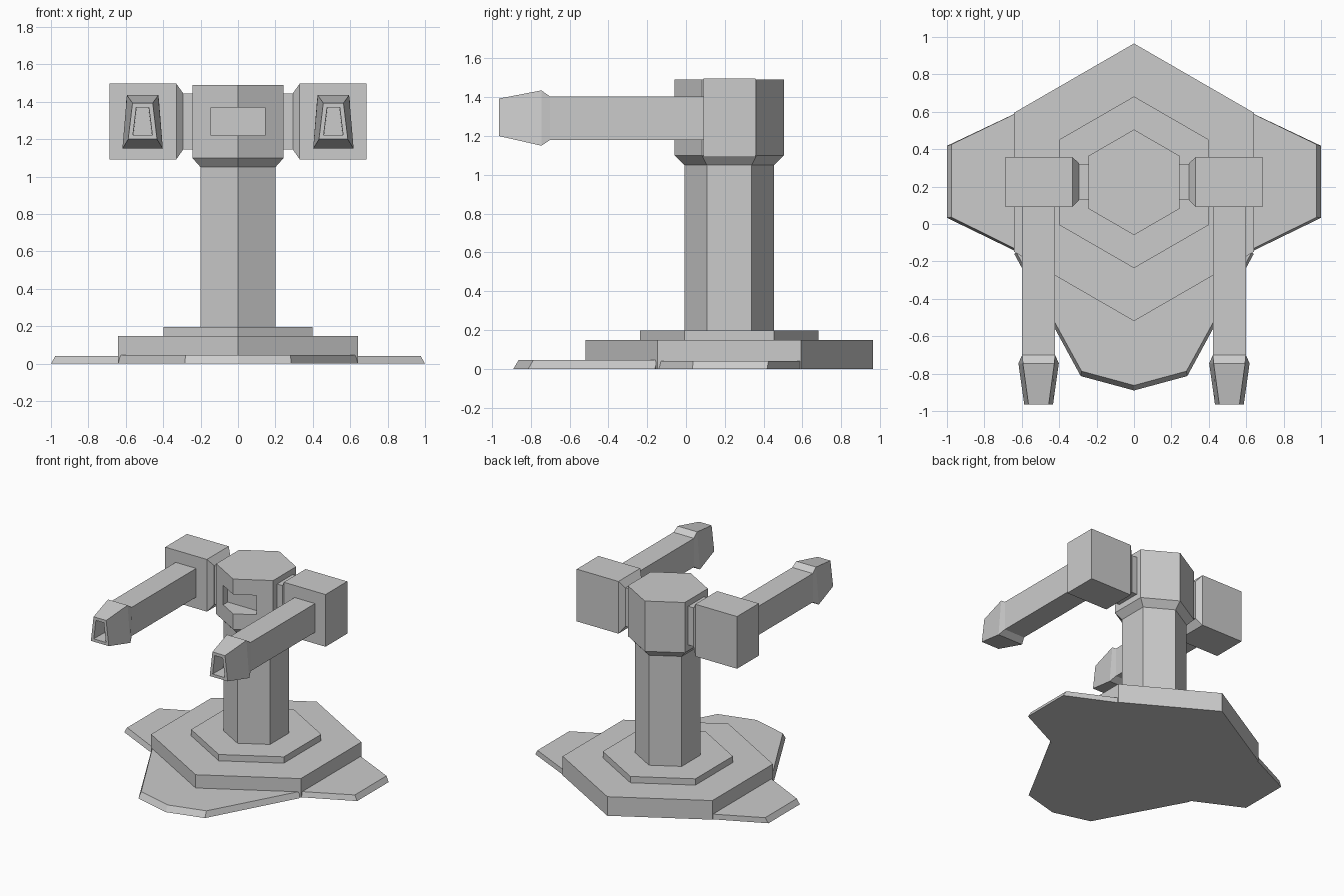
import bpy, bmesh, math

if "Cube" in bpy.data.objects:
    bpy.data.objects.remove(bpy.data.objects["Cube"])

CY = 0.223  # y of the tower axis


def loft(name, rings, mirror=False):
    """Skin matching closed rings of points and cap both ends."""
    bm = bmesh.new()
    loops = [[bm.verts.new(p) for p in r] for r in rings]
    n = len(rings[0])
    for a, b in zip(loops, loops[1:]):
        for i in range(n):
            j = (i + 1) % n
            bm.faces.new((a[i], a[j], b[j], b[i]))
    bm.faces.new(loops[0][::-1])
    bm.faces.new(loops[-1])
    bmesh.ops.recalc_face_normals(bm, faces=bm.faces)
    me = bpy.data.meshes.new(name)
    bm.to_mesh(me)
    bm.free()
    ob = bpy.data.objects.new(name, me)
    bpy.context.collection.objects.link(ob)
    if mirror:
        m = ob.modifiers.new("mirror", 'MIRROR')
        m.use_mirror_merge = False
    return ob


def hexagon(r, z):
    return [(r * math.sin(i * math.pi / 3), CY + r * math.cos(i * math.pi / 3), z)
            for i in range(6)]


def flat(points, z):
    return [(x, y, z) for x, y in points]


def rect_x(x, y0, y1, z0, z1):
    return [(x, y0, z0), (x, y1, z0), (x, y1, z1), (x, y0, z1)]


def trap_y(y, half_bottom, half_top, z0, z1, cx=0.51):
    return [(cx - half_bottom, y, z0), (cx + half_bottom, y, z0),
            (cx + half_top, y, z1), (cx - half_top, y, z1)]


# Stepped hexagonal base and column
loft("base", [hexagon(0.742, 0), hexagon(0.742, 0.148)])
loft("base_step", [hexagon(0.459, 0.14), hexagon(0.459, 0.197)])
loft("column", [hexagon(0.231, 0.19), hexagon(0.231, 1.06)])

# Thin front foot plate with sloped rim
outer = [(0.64, -0.16), (0.285, -0.813), (0, -0.89), (-0.285, -0.813), (-0.64, -0.16), (0, 0.2)]
inner = [(0.63, -0.15), (0.28, -0.787), (0, -0.863), (-0.28, -0.787), (-0.63, -0.15), (0, 0.2)]
loft("front_foot", [flat(outer, 0), flat(inner, 0.045)])

# Side foot plates
outer = [(0.5, -0.21), (1.0, 0.033), (1.0, 0.418), (0.5, 0.655)]
inner = [(0.5, -0.20), (0.975, 0.04), (0.975, 0.425), (0.5, 0.655)]
inner = [(0.5, -0.20), (0.977, 0.037), (0.977, 0.425), (0.5, 0.655)]
loft("side_foot", [flat(outer, 0), flat(inner, 0.04)], mirror=True)

# Head with flared neck and a flat-backed window
head = loft("head", [hexagon(0.231, 1.05), hexagon(0.282, 1.1), hexagon(0.282, 1.49)])
cutter = loft("window_cutter", [rect_x(-0.144, -0.2, 0.08, 1.22, 1.37),
                                rect_x(0.144, -0.2, 0.08, 1.22, 1.37)])
cutter.hide_render = True
cutter.hide_viewport = True
cut = head.modifiers.new("window", 'BOOLEAN')
cut.operation = 'DIFFERENCE'
cut.solver = 'EXACT'
cut.object = cutter

# Shoulder joints and boxes
loft("shoulder_joint", [rect_x(0.2, 0.13, 0.322, 1.145, 1.445),
                        rect_x(0.30, 0.13, 0.322, 1.145, 1.445)], mirror=True)
loft("shoulder", [rect_x(0.293, 0.127, 0.325, 1.145, 1.445),
                  rect_x(0.33, 0.09, 0.357, 1.092, 1.497),
                  rect_x(0.688, 0.09, 0.357, 1.092, 1.497)], mirror=True)

# Gun arms with flared, hollow muzzles
loft("gun_arm", [trap_y(0.12, 0.088, 0.088, 1.18, 1.403),
                 trap_y(-0.70, 0.088, 0.088, 1.18, 1.403),
                 trap_y(-0.745, 0.108, 0.084, 1.15, 1.435),
                 trap_y(-0.965, 0.077, 0.054, 1.2, 1.393),
                 trap_y(-0.965, 0.052, 0.034, 1.222, 1.37),
                 trap_y(-0.84, 0.050, 0.032, 1.222, 1.37)], mirror=True)
